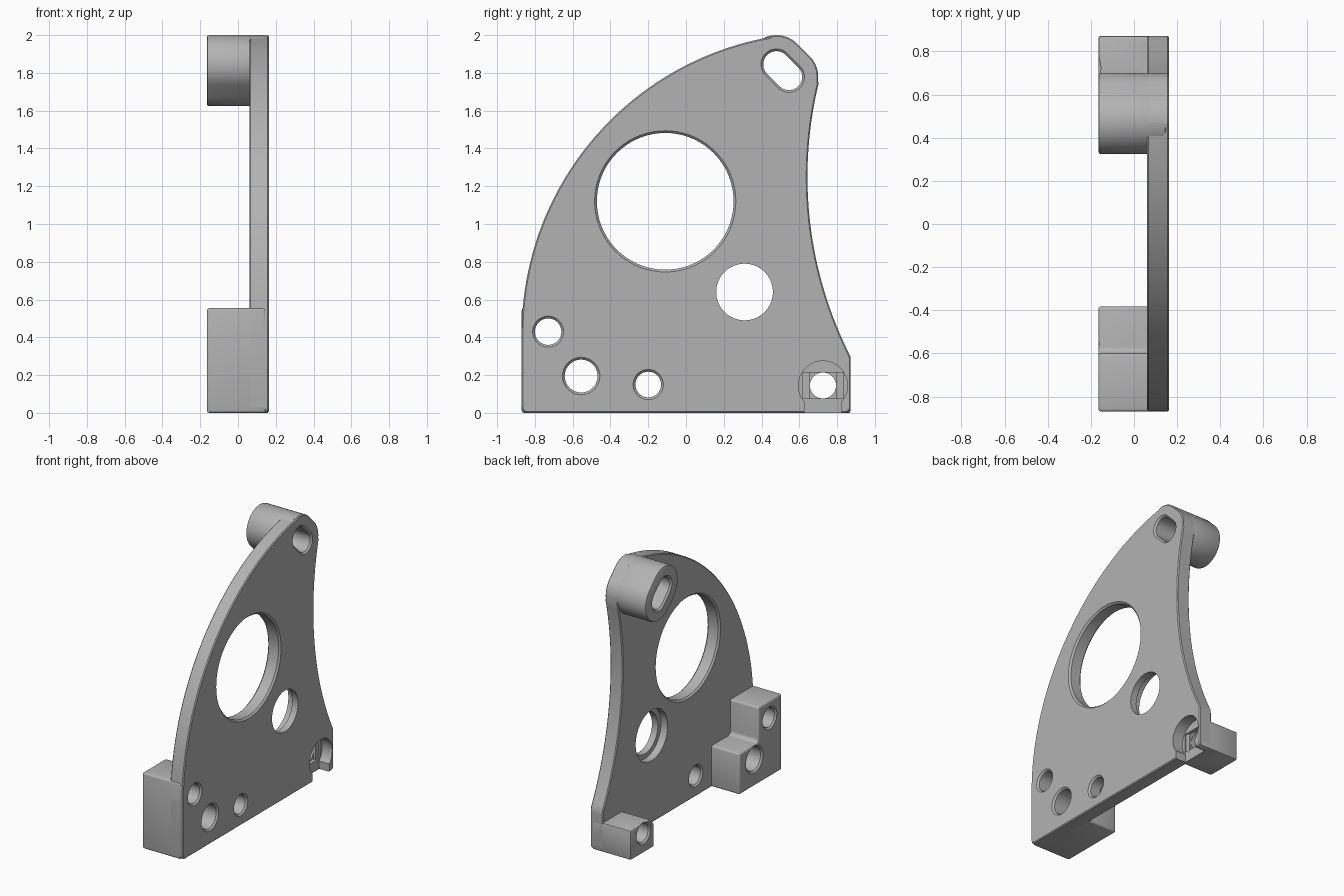
import bpy, bmesh
from math import radians, cos, sin

cube = bpy.data.objects.get("Cube")
if cube:
    bpy.data.objects.remove(cube, do_unlink=True)

grey = bpy.data.materials.new("plain grey")
grey.use_nodes = True
grey.diffuse_color = (0.45, 0.45, 0.45, 1)
grey.node_tree.nodes["Principled BSDF"].inputs["Base Color"].default_value = (0.45, 0.45, 0.45, 1)

BACK, SEAM, FACE = -0.165, 0.06, 0.163   # block face, plate inner face, plate outer face
EMBED = 0.148                            # how far blocks reach into the plate


def arc(y, z, r, start, end, n=24):
    angles = [radians(start + (end - start) * i / n) for i in range(n + 1)]
    return [(y + r * cos(a), z + r * sin(a)) for a in angles]


def rect(w, h):
    return [(-w, -h), (w, -h), (w, h), (-w, h)]


def loft(name, rings, centre=(0, 0)):
    """Closed solid along x from (x, outline) rings."""
    bm = bmesh.new()
    rows = [[bm.verts.new((x, centre[0] + y, centre[1] + z)) for y, z in pts] for x, pts in rings]
    for a, b in zip(rows, rows[1:]):
        for i in range(len(a)):
            j = (i + 1) % len(a)
            bm.faces.new((a[i], a[j], b[j], b[i]))
    bm.faces.new(rows[0])
    bm.faces.new(rows[-1])
    bmesh.ops.recalc_face_normals(bm, faces=bm.faces)
    mesh = bpy.data.meshes.new(name)
    bm.to_mesh(mesh)
    bm.free()
    mesh.materials.append(grey)
    obj = bpy.data.objects.new(name, mesh)
    bpy.context.collection.objects.link(obj)
    return obj


def stadium(r, dy=0.0, dz=0.0):
    """Circle, or slot whose ends lie at plus and minus (dy, dz) on a falling diagonal."""
    if not dy:
        return arc(0, 0, r, 0, 360 - 360 / 72, 71)
    return arc(-dy, dz, r, 45, 225) + arc(dy, -dz, r, 225, 405)


def hole(name, centre, r, back, dy=0.0, dz=0.0, c=0.012):
    """Through-hole cutter with a chamfer at both mouths."""
    def ring(x, extra):
        return (x, stadium(r + extra, dy, dz))
    return loft(name, [ring(back - 0.03, c + 0.03), ring(back + c, 0),
                       ring(FACE - c, 0), ring(FACE + 0.03, c + 0.03)], centre)


def finish(obj, cutters, width, segments=1):
    """Bevel, cut and bake one part."""
    bevel = obj.modifiers.new("edge", "BEVEL")
    bevel.width, bevel.segments = width, segments
    bevel.limit_method, bevel.angle_limit = "ANGLE", radians(28)
    for cutter in cutters:
        cut = obj.modifiers.new("cut", "BOOLEAN")
        cut.operation, cut.solver, cut.object = "DIFFERENCE", "EXACT", cutter
    bpy.context.view_layer.update()
    graph = bpy.context.evaluated_depsgraph_get()
    baked = bpy.data.meshes.new_from_object(obj.evaluated_get(graph))
    obj.modifiers.clear()
    obj.data = baked
    bpy.ops.object.select_all(action="DESELECT")
    obj.select_set(True)
    bpy.context.view_layer.objects.active = obj
    bpy.ops.object.shade_smooth_by_angle(angle=radians(30))


# Cutters
TIP, DY, DZ = (0.512, 1.812), 0.033, 0.033
FOOT = (0.725, 0.145)
slot = hole("tip_slot_cutter", TIP, 0.07, BACK, DY, DZ)
upper = hole("upper_bolt_cutter", (-0.73, 0.43), 0.07, BACK)
lower = hole("lower_bolt_cutter", (-0.555, 0.195), 0.087, BACK)
small = hole("small_hole_cutter", (-0.2, 0.15), 0.068, SEAM)
large = hole("large_hole_cutter", (-0.11, 1.12), 0.362, SEAM)
bearing = loft("bearing_cutter", [(0, stadium(0.185)), (0.115, stadium(0.185)),
                                  (0.115, stadium(0.15)), (0.3, stadium(0.15))], (0.31, 0.64))
bolt = hole("foot_bolt_cutter", FOOT, 0.069, BACK)
pocket_shape = arc(0, 0, 0.13, -42, 222, 40) + [(-0.1, -0.2), (0.1, -0.2)]
pocket = loft("foot_pocket_cutter", [(0.08, pocket_shape), (0.3, pocket_shape)], FOOT)
step = loft("pocket_step_cutter", [(0.07, rect(0.105, 0.069)), (0.1, rect(0.105, 0.069))], FOOT)
square = loft("pocket_square_cutter", [(0.055, rect(0.069, 0.069)), (0.1, rect(0.069, 0.069))], FOOT)
foot_cutters = [bolt, pocket, step, square]

# Curved side plate
outline = (arc(0.724, 0.42, 1.594, 180, 100, 48)
           + arc(TIP[0] - DY, TIP[1] + DZ, 0.155, 98, 45, 12)
           + arc(TIP[0] + DY, TIP[1] - DZ, 0.155, 45, -6, 12)
           + arc(2.743, 1.25, 2.1, 166.5, 206.9, 36)
           + [(0.872, 0.27)]
           + arc(0.842, 0.03, 0.03, 0, -90, 5) + arc(-0.84, 0.03, 0.03, -90, -180, 5))
plate = loft("side_plate", [(SEAM, outline), (FACE, outline)])
finish(plate, [slot, upper, lower, small, large, bearing] + foot_cutters, 0.012)

# Slotted boss at the tip
boss_shape = stadium(0.155, DY, DZ)
boss = loft("tip_boss", [(BACK, boss_shape), (EMBED, boss_shape)], TIP)
finish(boss, [slot], 0.012, 2)

# Stepped mounting block with a rounded inner corner
block_shape = ([(-0.87, 0), (-0.382, 0), (-0.382, 0.3), (-0.57, 0.3)]
               + arc(-0.57, 0.33, 0.03, -100, -180, 6) + [(-0.6, 0.555), (-0.87, 0.555)])
block = loft("stepped_block", [(BACK, block_shape), (EMBED, block_shape)])
finish(block, [upper, lower], 0.014, 3)

# Small foot block
foot_shape = [(0.6, 0), (0.872, 0), (0.872, 0.215), (0.65, 0.215), (0.6, 0.165)]
foot = loft("foot_block", [(BACK, foot_shape), (EMBED, foot_shape)])
finish(foot, foot_cutters, 0.012, 2)

# Remove the cutters now that every part is baked
for obj in list(bpy.data.objects):
    if obj.name.endswith("_cutter"):
        bpy.data.objects.remove(obj, do_unlink=True)
